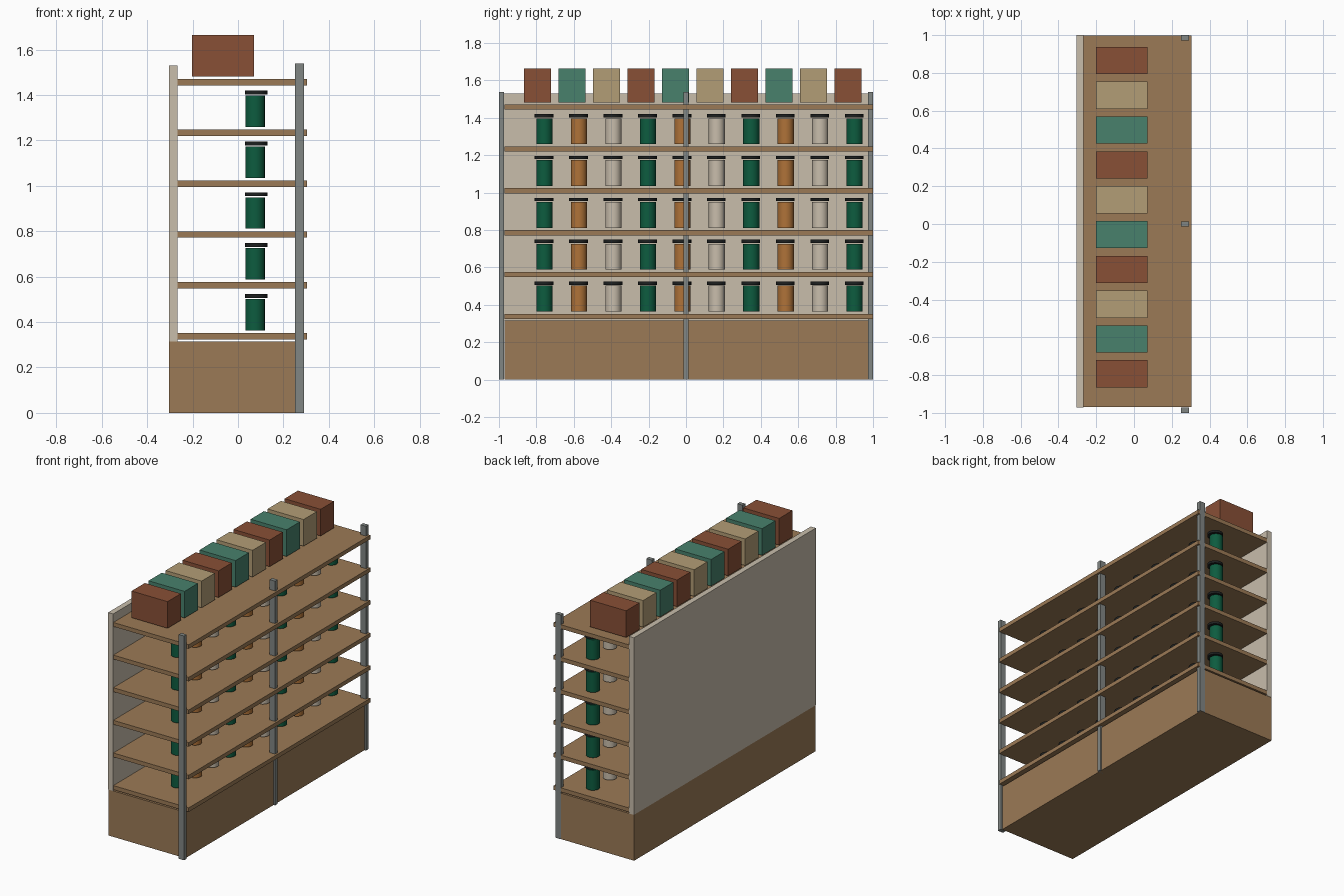
import bpy

if "Cube" in bpy.data.objects:
    bpy.data.objects.remove(bpy.data.objects["Cube"])


def material(name, rgb):
    m = bpy.data.materials.new(name)
    m.diffuse_color = (*rgb, 1)
    m.use_nodes = True
    m.node_tree.nodes["Principled BSDF"].inputs["Base Color"].default_value = m.diffuse_color
    return m


wood = material("wood", (0.33, 0.195, 0.093))
cream = material("cream", (0.58, 0.51, 0.41))
metal = material("metal", (0.22, 0.24, 0.23))
black = material("black", (0.012, 0.014, 0.014))
green = material("green", (0.004, 0.107, 0.05))
orange = material("orange", (0.43, 0.17, 0.04))
red = material("red", (0.25, 0.08, 0.037))
teal = material("teal", (0.065, 0.22, 0.15))
tan = material("tan", (0.45, 0.34, 0.18))


def box(name, x, y, z, mat):
    """Box from (min, max) pairs along each axis."""
    centre = [(a + b) / 2 for a, b in (x, y, z)]
    bpy.ops.mesh.primitive_cube_add(size=1, location=centre)
    o = bpy.context.object
    o.name = name
    o.scale = [b - a for a, b in (x, y, z)]
    bpy.ops.object.transform_apply(location=False, rotation=False, scale=True)
    o.data.materials.append(mat)


def cylinder(name, x, y, z, r, mat):
    bpy.ops.mesh.primitive_cylinder_add(vertices=24, radius=r, depth=z[1] - z[0],
                                        location=(x, y, (z[0] + z[1]) / 2))
    o = bpy.context.object
    o.name = name
    bpy.ops.object.shade_smooth_by_angle()
    o.data.materials.append(mat)


# Plinth and back panel
box("base", (-0.305, 0.28), (-0.97, 0.998), (0, 0.315), wood)
box("back_panel", (-0.305, -0.267), (-0.972, 1.0), (0.315, 1.53), cream)

# Shelves
PITCH = 0.2238
for i in range(6):
    z = 0.324 + i * PITCH
    box(f"shelf_{i}", (-0.304, 0.305), (-0.97, 0.999), (z, z + 0.028), wood)

# Upright posts along the open side
for i, y in enumerate((-0.986, 0, 0.986)):
    box(f"post_{i}", (0.25, 0.291), (y - 0.014, y + 0.014), (0, 1.538), metal)

# Rows of lidded jars
for row in range(5):
    dz = row * PITCH
    for i in range(10):
        y = -0.757 + i * 0.1843
        cylinder(f"jar_{row}_{i}", 0.075, y, (0.364 + dz, 0.502 + dz), 0.043,
                 (green, orange, cream)[i % 3])
        cylinder(f"jar_lid_{row}_{i}", 0.081, y - 0.002, (0.507 + dz, 0.524 + dz), 0.05, black)

# Storage boxes on top
for i in range(10):
    y = -0.793 + i * 0.1843
    box(f"storage_box_{i}", (-0.202, 0.071), (y - 0.072, y + 0.072), (1.481, 1.664),
        (red, teal, tan)[i % 3])
